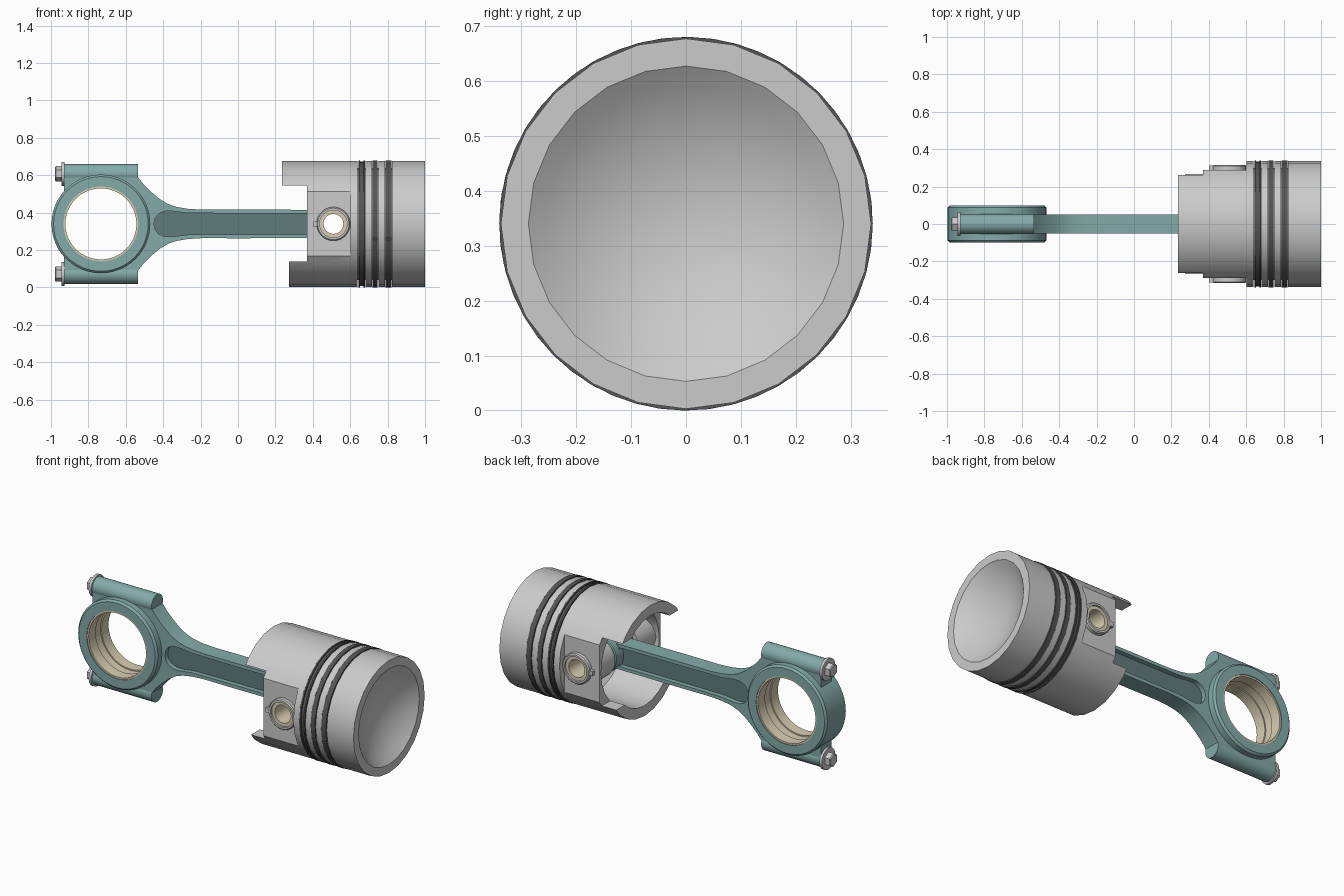
import bpy, bmesh
from math import sin, cos, pi, radians, sqrt

if "Cube" in bpy.data.objects:
    bpy.data.objects.remove(bpy.data.objects["Cube"])

CZ = 0.34            # height of the common axis
BIG, PIN = -0.733, 0.51   # x of big end and wrist pin


def material(name, rgb):
    m = bpy.data.materials.new(name)
    m.diffuse_color = (*rgb, 1)
    m.use_nodes = True
    m.node_tree.nodes["Principled BSDF"].inputs["Base Color"].default_value = m.diffuse_color
    return m


TEAL = material("teal_steel", (0.23, 0.41, 0.40))
DARK_TEAL = material("dark_teal", (0.12, 0.2, 0.2))
TAN = material("bearing_bronze", (0.7, 0.62, 0.45))
DARK = material("ring_iron", (0.09, 0.09, 0.09))


def finish(bm, name, mat=None):
    bmesh.ops.remove_doubles(bm, verts=bm.verts, dist=1e-5)
    bmesh.ops.recalc_face_normals(bm, faces=bm.faces)
    me = bpy.data.meshes.new(name)
    bm.to_mesh(me)
    bm.free()
    ob = bpy.data.objects.new(name, me)
    bpy.context.collection.objects.link(ob)
    if mat:
        me.materials.append(mat)
    return ob


def lathe(name, profile, centre, axis="X", segs=48, mat=None, start=0.0, sweep=2 * pi, closed=True):
    """Revolve (along, radius) points about the X or Y axis."""
    bm = bmesh.new()
    full = sweep > 2 * pi - 1e-4
    rows = []
    for i in range(segs if full else segs + 1):
        t = start + sweep * i / segs
        row = []
        for a, r in profile:
            p = (a, r * sin(t), r * cos(t)) if axis == "X" else (r * sin(t), a, r * cos(t))
            row.append(bm.verts.new([c + q for c, q in zip(centre, p)]))
        rows.append(row)
    n = len(profile)
    for i in range(segs):
        a, b = rows[i], rows[(i + 1) % len(rows)]
        for j in range(n if closed else n - 1):
            k = (j + 1) % n
            bm.faces.new((a[j], a[k], b[k], b[j]))
    if not full:
        bm.faces.new(rows[0])
        bm.faces.new(rows[-1])
    bmesh.ops.dissolve_degenerate(bm, dist=1e-6, edges=bm.edges)
    return finish(bm, name, mat)


def tube(name, a0, a1, r_in, r_out, centre, axis="Y", mat=None, segs=48, ch=0.0, **kw):
    prof = [(a0, r_in), (a0, r_out - ch), (a0 + ch, r_out), (a1 - ch, r_out), (a1, r_out - ch), (a1, r_in)]
    if ch == 0:
        prof = [(a0, r_in), (a0, r_out), (a1, r_out), (a1, r_in)]
    return lathe(name, prof, centre, axis, segs, mat, **kw)


def rod(name, a0, a1, r, centre, axis="X", segs=32, mat=None):
    return lathe(name, [(a0, 0), (a0, r), (a1, r), (a1, 0)], centre, axis, segs, mat, closed=False)


def slab(name, half, depth, mat=None):
    """Extrude along y an outline given by its upper half, mirrored in z."""
    pts = half + [(x, -z) for x, z in reversed(half) if z > 1e-6]
    bm = bmesh.new()
    front = [bm.verts.new((x, -depth, CZ + z)) for x, z in pts]
    back = [bm.verts.new((x, depth, CZ + z)) for x, z in pts]
    bm.faces.new(front)
    bm.faces.new(back)
    for i in range(len(pts)):
        k = (i + 1) % len(pts)
        bm.faces.new((front[i], front[k], back[k], back[i]))
    return finish(bm, name, mat)


def box(name, lo, hi):
    bm = bmesh.new()
    bmesh.ops.create_cube(bm, size=1)
    for v in bm.verts:
        v.co = [(l + h) / 2 + c * (h - l) for c, l, h in zip(v.co, lo, hi)]
    return finish(bm, name)


def cut(ob, *cutters):
    for c in cutters:
        c.hide_render = True
        m = ob.modifiers.new("cut", "BOOLEAN")
        m.operation, m.solver, m.object = "DIFFERENCE", "EXACT", c
        bpy.context.view_layer.objects.active = ob
        bpy.ops.object.modifier_apply(modifier=m.name)
        bpy.data.objects.remove(c)


# ---- piston: hollow skirt, three ring grooves, dished crown
axis_c = (0, 0, CZ)
R, RIM, DISH = 0.337, 0.287, 0.10
grooves = [(0.640, 0.682), (0.717, 0.750), (0.786, 0.823)]
prof = [(0.62, 0), (0.62, 0.24), (0.59, 0.275), (0.235, 0.275), (0.235, R)]
for g0, g1 in grooves:
    prof += [(g0, R), (g0, 0.30), (g1, 0.30), (g1, R)]
prof += [(1.0, R)]
ball = (RIM ** 2 + DISH ** 2) / (2 * DISH)
for i in range(9):
    r = RIM * (1 - i / 8)
    prof.append((1.0 - DISH + ball - sqrt(ball ** 2 - r * r), r))
piston = lathe("piston", prof, axis_c, segs=24, closed=False)
cut(piston,
    box("skirt_window", (0.1, -1, 0.14), (0.37, 1, 0.546)),
    box("short_skirt", (0.1, -1, -0.5), (0.274, 1, 0.3)),
    box("flat_front", (0.3, -1, -0.5), (0.602, -0.289, 1.5)),
    box("flat_back", (0.3, 0.289, -0.5), (0.602, 1, 1.5)),
    rod("pin_bore", -0.6, 0.6, 0.083, (PIN, 0, CZ), "Y", 48))

# ---- piston rings, each with a small end gap
gap = dict(start=radians(-103), sweep=radians(358.5))
for name, (g0, g1) in zip(("second_ring", "top_ring"), grooves[1:]):
    tube(name, g0 + 0.003, g1 - 0.003, 0.305, 0.34, axis_c, "X", DARK, **gap)
for i, (a0, a1, r) in enumerate([(0.643, 0.652, 0.34), (0.652, 0.670, 0.333), (0.670, 0.679, 0.34)]):
    tube(f"oil_ring_{i + 1}", a0, a1, 0.305, r, axis_c, "X", DARK)

# ---- wrist pin and its bosses on both sides
pin_c = (PIN, 0, CZ)
tube("wrist_pin", -0.305, 0.305, 0.053, 0.075, pin_c, mat=TAN)
for side, s in (("front", -1), ("back", 1)):
    tube(f"inner_pin_boss_{side}", *sorted((s * 0.11, s * 0.286)), 0.076, 0.118, pin_c)
    tube(f"outer_pin_boss_{side}", *sorted((s * 0.275, s * 0.316)), 0.073, 0.09, pin_c, ch=0.006)
    y0, y1 = sorted((s * 0.28, s * 0.312))
    box(f"clip_notch_{side}", (PIN - 0.108, y0, CZ - 0.014), (PIN - 0.083, y1, CZ + 0.014))

# ---- connecting rod: flared beam with a through window closed by a thin web
beam = slab("rod_beam", [(-0.93, 0.2675), (-0.535, 0.2675), (-0.535, 0.25), (-0.505, 0.212),
                         (-0.465, 0.172), (-0.417, 0.132), (-0.375, 0.107), (-0.33, 0.091),
                         (-0.27, 0.081), (-0.19, 0.076), (0.0, 0.077), (0.43, 0.075)], 0.05, TEAL)
pocket = [(-0.45, 0.0), (-0.443, 0.03), (-0.425, 0.053), (-0.39, 0.068), (-0.35, 0.068),
          (-0.27, 0.058), (0.0, 0.056), (0.405, 0.056)]
cut(beam, rod("big_bore", -0.3, 0.3, 0.23, (BIG, 0, CZ), "Y", 48), slab("pocket", pocket, 0.2))
slab("rod_web", pocket, 0.022, DARK_TEAL)
tube("small_end", -0.095, 0.095, 0.075, 0.112, pin_c, mat=TEAL, ch=0.006)

# ---- big end with grooved bearing shell
big_c = (BIG, 0, CZ)
tube("big_end", -0.098, 0.098, 0.2, 0.264, big_c, mat=TEAL, ch=0.011)
lathe("bearing_shell", [(-0.094, 0.19), (-0.094, 0.203), (0.094, 0.203), (0.094, 0.19), (0.028, 0.19),
                        (0.028, 0.197), (-0.028, 0.197), (-0.028, 0.19)], big_c, "Y", 48, TAN)

# ---- bolt bosses, washers and hex heads
for side, s in (("lower", -1), ("upper", 1)):
    c = (0, 0, CZ + s * 0.2675)
    rod(f"bolt_boss_{side}", -0.932, -0.535, 0.054, c, mat=TEAL)
    rod(f"bolt_washer_{side}", -0.944, -0.928, 0.064, c)
    lathe(f"bolt_head_{side}", [(-0.94, 0), (-0.94, 0.041), (-0.974, 0.041), (-0.979, 0.034), (-0.979, 0)],
          c, "X", 6, closed=False)

# ---- smooth round surfaces, keep edges crisp
bpy.ops.object.select_all(action="DESELECT")
for ob in bpy.context.collection.objects:
    ob.select_set(True)
bpy.context.view_layer.objects.active = piston
bpy.ops.object.shade_smooth_by_angle(angle=radians(30))
